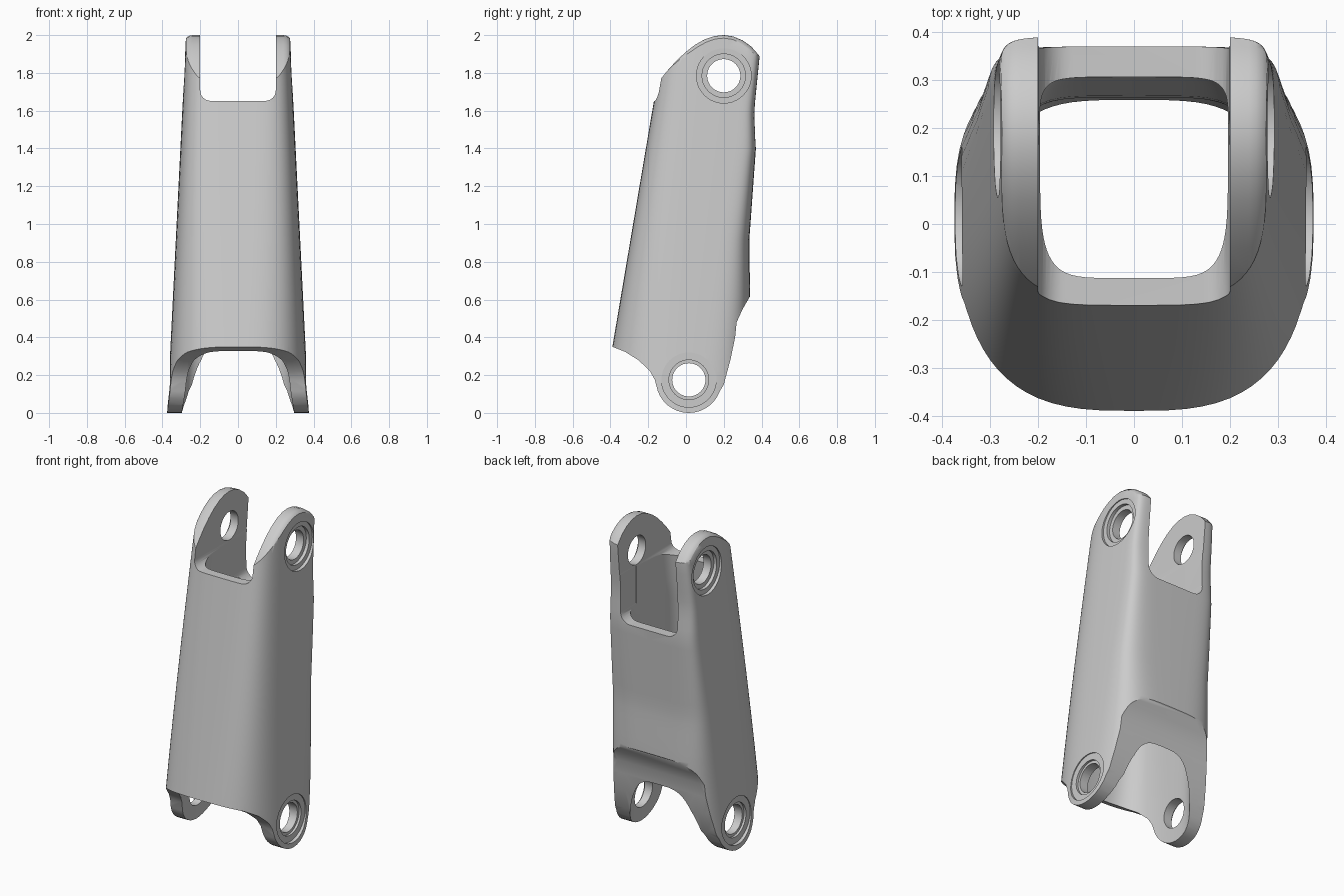
import bpy, bmesh, math

if "Cube" in bpy.data.objects:
    bpy.data.objects.remove(bpy.data.objects["Cube"])

metal = bpy.data.materials.new("plain grey")
metal.diffuse_color = (0.6, 0.6, 0.6, 1)
metal.use_nodes = True
metal.node_tree.nodes["Principled BSDF"].inputs["Base Color"].default_value = metal.diffuse_color


def loft(name, rings):
    """Closed solid through a list of equal-length point rings."""
    bm = bmesh.new()
    loops = [[bm.verts.new(p) for p in r] for r in rings]
    n = len(loops[0])
    for a, b in zip(loops, loops[1:]):
        for i in range(n):
            bm.faces.new((a[i], a[(i + 1) % n], b[(i + 1) % n], b[i]))
    bm.faces.new(loops[0])
    bm.faces.new(loops[-1])
    bmesh.ops.recalc_face_normals(bm, faces=bm.faces)
    me = bpy.data.meshes.new(name)
    bm.to_mesh(me)
    bm.free()
    me.materials.append(metal)
    ob = bpy.data.objects.new(name, me)
    bpy.context.collection.objects.link(ob)
    return ob


def cut(target, tool, op='DIFFERENCE'):
    m = target.modifiers.new("cut", 'BOOLEAN')
    m.operation, m.solver, m.object = op, 'EXACT', tool
    bpy.context.view_layer.objects.active = target
    bpy.ops.object.modifier_apply(modifier=m.name)
    bpy.data.objects.remove(tool, do_unlink=True)


def interp(table, z):
    for (z0, v0), (z1, v1) in zip(table, table[1:]):
        if z <= z1:
            return v0 + (v1 - v0) * (z - z0) / (z1 - z0)
    return table[-1][1]


BACK = [(-0.2, 0.33), (0.63, 0.34), (0.9, 0.334), (1.4, 0.37), (1.6, 0.362), (1.88, 0.39), (2.3, 0.39)]


def section(z, inner):
    """Rounded tube section, rounder at the front and at the bottom."""
    t = min(max(z / 1.8, 0), 1)
    mid = 0.115 * z
    front, back, half = -0.449 + 0.169 * z, interp(BACK, z), 0.375 - 0.05 * z
    nf, nb = 2.6 + 1.8 * t, 3.4 + 5.6 * t * t
    if inner:
        front += 0.057
        back -= 0.085 - 0.03 * t
        half = max(0.297 - 0.07 * z, 0.196)
        nf, nb = nf + 1.2 * t, min(nb, 6)
    pts = []
    for i in range(72):
        a = 2 * math.pi * i / 72
        c, s = math.cos(a), math.sin(a)
        n, depth = (nb, back - mid) if s >= 0 else (nf, mid - front)
        pts.append((half * math.copysign(abs(c) ** (2 / n), c),
                    mid + depth * math.copysign(abs(s) ** (2 / n), s), z))
    return pts


# Tapered hollow tube
link = loft("link_body", [section(-0.04 + 0.06 * k, False) for k in range(36)])
cut(link, loft("bore", [section(-0.1 + 0.0612 * k, True) for k in range(38)]))

# Side outline: lugs with rounded ends, slanted openings front and back
LOW = (0.015, 0.175)
UP = (0.2, 1.785)
outline = [(-0.5, 0.37), (-0.39, 0.35), (-0.32, 0.322), (-0.25, 0.278), (-0.19, 0.22), (-0.165, 0.175)]
outline += [(LOW[0] + 0.175 * math.cos(a), LOW[1] + 0.175 * math.sin(a))
            for a in [math.radians(200 + 10 * k) for k in range(15)]]
outline += [(0.2, 0.15), (0.235, 0.28), (0.26, 0.4), (0.268, 0.48), (0.3, 0.55), (0.335, 0.61),
            (0.36, 0.64), (0.5, 0.65), (0.5, 1.8), (0.392, 1.885), (0.37, 1.912), (0.345, 1.94),
            (0.3, 1.972), (0.25, 1.993), (0.2, 2.0), (0.15, 1.995), (0.1, 1.978), (0.05, 1.95),
            (0.0, 1.912), (-0.05, 1.865), (-0.1, 1.81), (-0.132, 1.77), (-0.163, 1.655),
            (-0.26, 1.62)]


def outline_ring(x, k):
    """Outline at x; the top lug shrinks by k to round its outer edge."""
    return [(x, UP[0] + (y - UP[0]) * k, UP[1] + (z - UP[1]) * k) if z > 1.7 and y < 0.45
            else (x, y, z) for y, z in outline]


edge = [(0.24, 1.0), (0.255, 0.988), (0.268, 0.96), (0.277, 0.92), (0.285, 0.86), (0.5, 0.85)]
stations = [(-x, k) for x, k in reversed(edge)] + edge
cut(link, loft("outline_cutter", [outline_ring(x, k) for x, k in stations]), 'INTERSECT')


# U-shaped openings between the top lugs
def notch(half, base, r, y0, y1):
    prof = [(-half, 2.3), (half, 2.3)]
    for sx in (1, -1):
        arc = [(sx * (half - r + r * math.cos(a)), base + r - r * math.sin(a))
               for a in [math.pi / 2 * k / 8 for k in range(9)]]
        prof += arc if sx > 0 else arc[::-1]
    return loft("notch_cutter", [[(x, y, z) for x, z in prof] for y in (y0, y1)])


cut(link, notch(0.2, 1.652, 0.055, -0.7, 0.7))
cut(link, notch(0.198, 1.4, 0.07, 0.21, 0.7))


# Pin holes with stepped recesses on the outer faces
def pin(centre, r, x0, x1):
    ring = [(centre[0] + r * math.cos(2 * math.pi * k / 40),
             centre[1] + r * math.sin(2 * math.pi * k / 40)) for k in range(40)]
    return loft("pin_cutter", [[(x, y, z) for y, z in ring] for x in (x0, x1)])


for centre, steps in ((UP, ((0.145, 0.272), (0.115, 0.252))),
                      (LOW, ((0.145, 0.352), (0.105, 0.338)))):
    for side in (-1, 1):
        for r, floor in steps:
            cut(link, pin(centre, r, side * floor, side * 0.6))
    cut(link, pin(centre, 0.088, -0.7, 0.7))

# Smooth shading with sharp edges kept
bpy.ops.object.select_all(action='DESELECT')
link.select_set(True)
bpy.context.view_layer.objects.active = link
bpy.ops.object.shade_smooth_by_angle(angle=math.radians(32))
